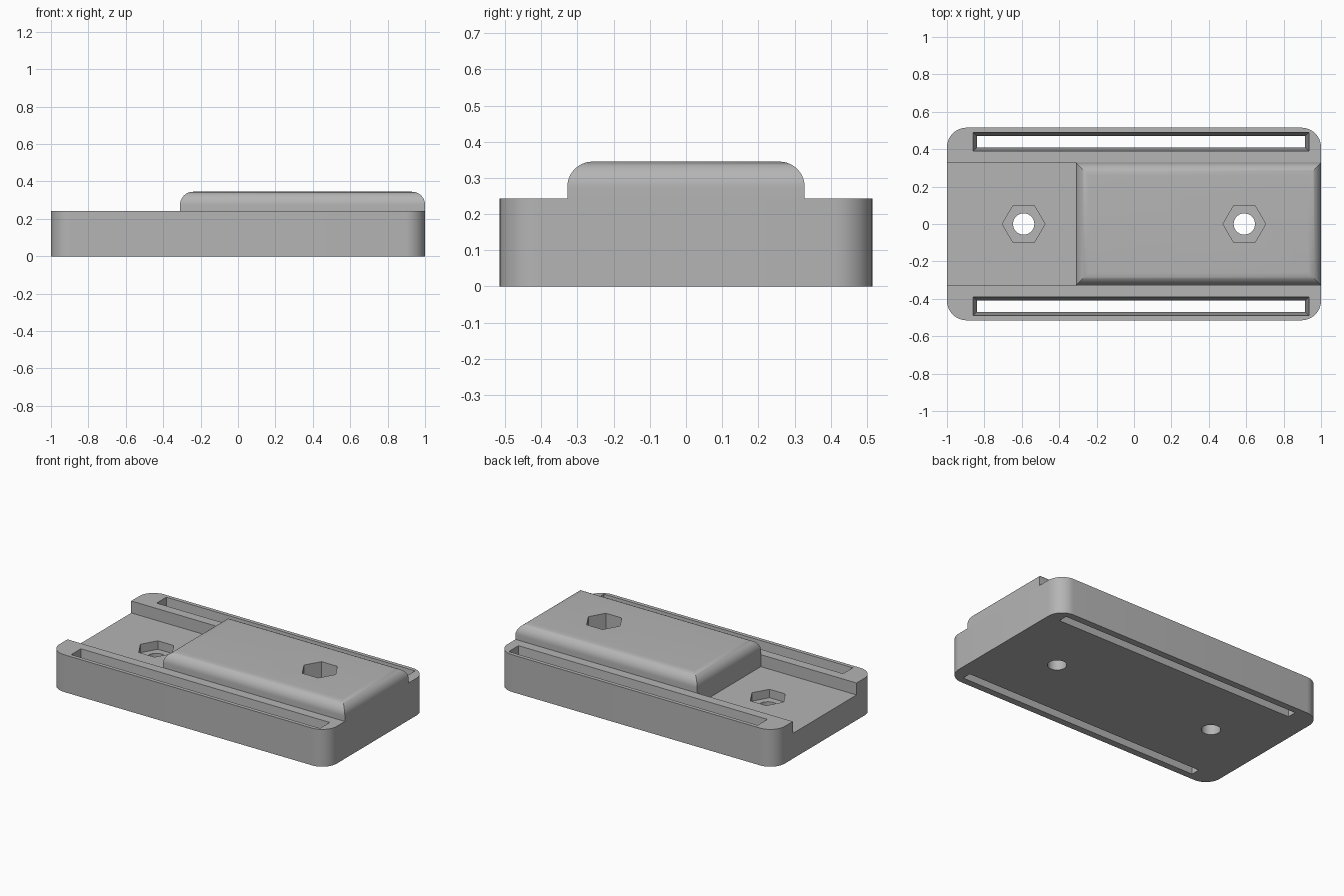
import bpy, bmesh
from math import sin, cos, pi, radians

cube = bpy.data.objects.get("Cube")
if cube:
    bpy.data.objects.remove(cube, do_unlink=True)

LENGTH, HALF_W, BASE_H = 1.0, 0.515, 0.243
BLOCK_X, BLOCK_Y, BLOCK_TOP, BLOCK_R = -0.31, 0.328, 0.345, 0.07
FLOOR, POCKET_FLOOR = 0.165, 0.11

grey = bpy.data.materials.new("plain_grey")
grey.use_nodes = True
grey.diffuse_color = (0.46, 0.46, 0.46, 1)
grey.node_tree.nodes["Principled BSDF"].inputs["Base Color"].default_value = grey.diffuse_color


def loft(name, rings):
    """Closed solid through matching rings of points, bottom to top."""
    bm = bmesh.new()
    loops = [[bm.verts.new(p) for p in ring] for ring in rings]
    n = len(loops[0])
    for a, b in zip(loops, loops[1:]):
        for i in range(n):
            j = (i + 1) % n
            bm.faces.new((a[i], a[j], b[j], b[i]))
    bm.faces.new(loops[0][::-1])
    bm.faces.new(loops[-1])
    bmesh.ops.recalc_face_normals(bm, faces=bm.faces)
    mesh = bpy.data.meshes.new(name)
    bm.to_mesh(mesh)
    bm.free()
    mesh.materials.append(grey)
    obj = bpy.data.objects.new(name, mesh)
    bpy.context.collection.objects.link(obj)
    return obj


def rect(x0, x1, y0, y1, z, inset=0):
    x0, x1, y0, y1 = x0 + inset, x1 - inset, y0 + inset, y1 - inset
    return [(x0, y0, z), (x1, y0, z), (x1, y1, z), (x0, y1, z)]


def circle(x, r, z, n):
    return [(x + r * cos(2 * pi * i / n), r * sin(2 * pi * i / n), z) for i in range(n)]


def rounded_rect(hx, hy, r, z, steps=12):
    pts = []
    for k, (sx, sy) in enumerate([(1, 1), (-1, 1), (-1, -1), (1, -1)]):
        for i in range(steps + 1):
            a = pi / 2 * (k + i / steps)
            pts.append((sx * (hx - r) + r * cos(a), sy * (hy - r) + r * sin(a), z))
    return pts


# Base plate with rounded corners
base = loft("base_plate", [rounded_rect(LENGTH, HALF_W, 0.105, z) for z in (0, BASE_H)])

# Raised block with quarter-round top edges that meet in mitres
steps = 12
rings = [rect(BLOCK_X, LENGTH, -BLOCK_Y, BLOCK_Y, BASE_H)]
for i in range(steps + 1):
    a = pi / 2 * i / steps
    rings.append(rect(BLOCK_X, LENGTH, -BLOCK_Y, BLOCK_Y,
                      BLOCK_TOP - BLOCK_R + BLOCK_R * sin(a), BLOCK_R * (1 - cos(a))))
block = loft("raised_block", rings)

# Cutters: channel, tapered strap slots, bolt holes and nut pockets
cutters = [loft("channel_cutter", [rect(-1.2, BLOCK_X, -BLOCK_Y, BLOCK_Y, z) for z in (FLOOR, 0.5)])]
for side in (-1, 1):
    y = 0.44 * side
    cutters.append(loft("slot_cutter", [
        rect(-0.86, 0.935, y - 0.05, y + 0.05, z, inset)
        for z, inset in ((-0.02, 0.022), (0, 0.02), (BASE_H, 0), (BASE_H + 0.02, -0.002))]))
    x = 0.59 * side
    cutters.append(loft("nut_cutter", [circle(x, 0.114, z, 6) for z in (POCKET_FLOOR, 0.6)]))
    cutters.append(loft("bolt_cutter", [circle(x, 0.057, z, 40) for z in (-0.1, 0.6)]))


def cut(obj, tools):
    bpy.context.view_layer.objects.active = obj
    for tool in tools:
        mod = obj.modifiers.new("cut", "BOOLEAN")
        mod.operation, mod.solver, mod.object = "DIFFERENCE", "EXACT", tool
        bpy.ops.object.modifier_apply(modifier=mod.name)


cut(base, cutters)
cut(block, [c for c in cutters if c.name.startswith("nut")])
for c in cutters:
    bpy.data.objects.remove(c, do_unlink=True)

# Smooth the rounds, keep the edges crisp
for obj in (base, block):
    bpy.ops.object.select_all(action="DESELECT")
    obj.select_set(True)
    bpy.context.view_layer.objects.active = obj
    bpy.ops.object.shade_smooth_by_angle(angle=radians(30))
